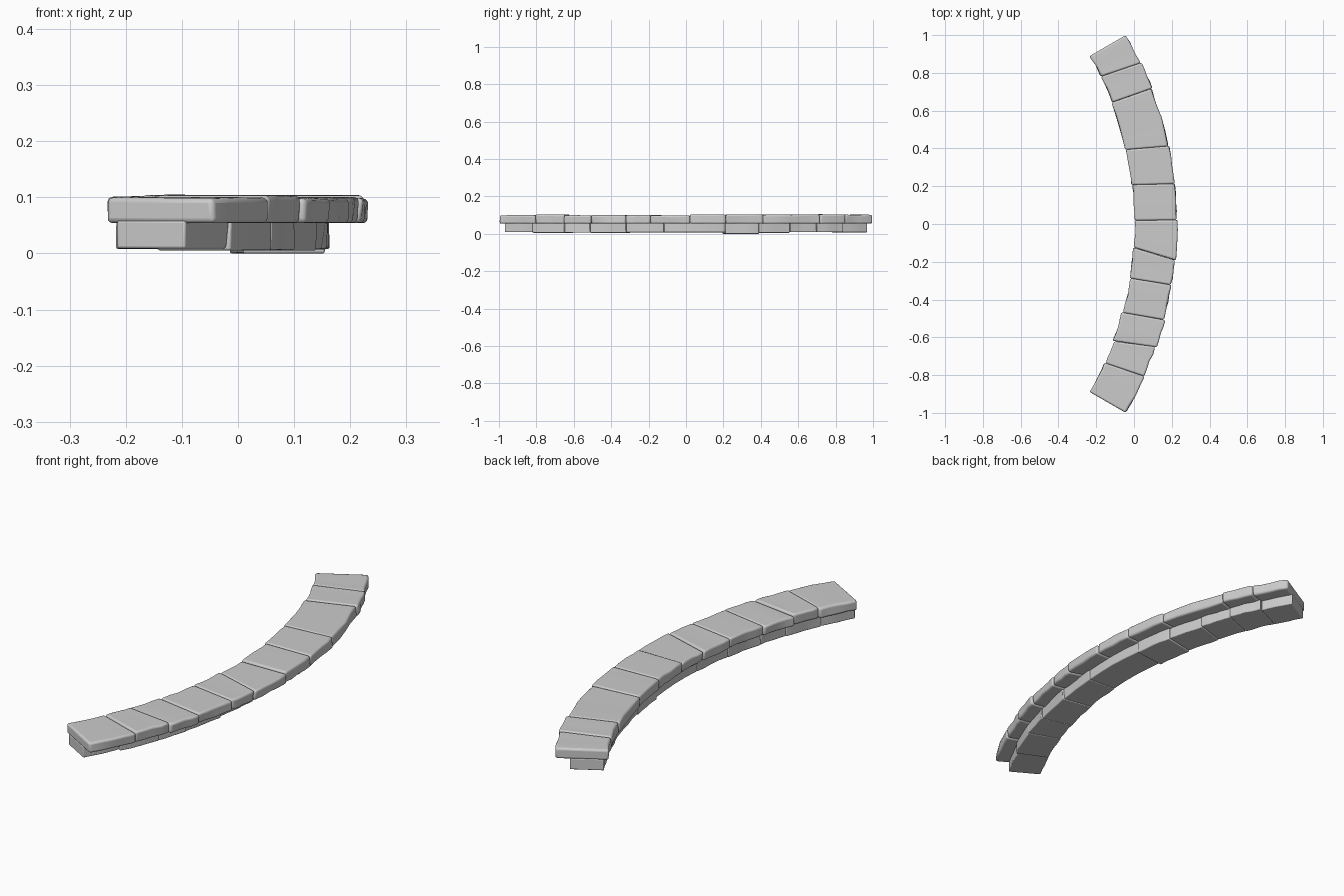
import bpy, bmesh, math, random
from mathutils import Vector

random.seed(4)
cube = bpy.data.objects.get("Cube")
if cube:
    bpy.data.objects.remove(cube, do_unlink=True)

stone = bpy.data.materials.new("grey stone")
stone.use_nodes = True
grey = (0.6, 0.6, 0.6, 1)
stone.diffuse_color = grey
stone.node_tree.nodes["Principled BSDF"].inputs["Base Color"].default_value = grey

CENTRE_X = -1.775  # centre of the curve the stones follow


def polar(radius, degrees, z):
    a = math.radians(degrees)
    return Vector((CENTRE_X + radius * math.cos(a), radius * math.sin(a), z))


def stone_block(name, start, end, radii, heights, wobble, bevel):
    """Curved block; start and end are (inner, outer) seam angles."""
    bm = bmesh.new()
    rings = []
    steps = 4
    for i in range(steps + 1):
        t = i / steps
        inside = start[0] + (end[0] - start[0]) * t
        outside = start[1] + (end[1] - start[1]) * t
        ring = []
        for side, z in ((0, 0), (1, 0), (1, 1), (0, 1)):
            r = radii[side] + random.uniform(-1, 1) * wobble
            h = heights[z] + (random.uniform(-1, 1) * wobble * 0.3 if z else 0)
            ring.append(bm.verts.new(polar(r, (inside, outside)[side], h)))
        rings.append(ring)
    for a, b in zip(rings, rings[1:]):
        for k in range(4):
            bm.faces.new((a[k], a[(k + 1) % 4], b[(k + 1) % 4], b[k]))
    bm.faces.new(rings[0])
    bm.faces.new(rings[-1][::-1])
    bmesh.ops.recalc_face_normals(bm, faces=bm.faces)
    mesh = bpy.data.meshes.new(name)
    bm.to_mesh(mesh)
    bm.free()
    mesh.materials.append(stone)
    obj = bpy.data.objects.new(name, mesh)
    bpy.context.collection.objects.link(obj)

    # Worn, rounded edges
    mod = obj.modifiers.new("worn edges", "BEVEL")
    mod.width = bevel
    mod.segments = 3
    mod.limit_method = "ANGLE"
    mod.angle_limit = math.radians(40)
    bpy.ops.object.select_all(action="DESELECT")
    obj.select_set(True)
    bpy.context.view_layer.objects.active = obj
    bpy.ops.object.shade_smooth_by_angle(angle=math.radians(40))


# Overhanging top slabs: seams as (inner, outer) angles
seams = [(-30, -30), (-24.4, -23.8), (-20.4, -19), (-15.3, -14.7), (-9.3, -9.3),
         (-4, -5.5), (0.6, 0.6), (6.7, 6.1), (12.8, 11.9), (21.2, 21), (26, 25.2), (30, 30)]
for i, (start, end) in enumerate(zip(seams, seams[1:])):
    outer = 2.0 + (0 if i in (0, 10) else random.uniform(-0.004, 0.005))
    inner = 1.78 + (0 if i in (0, 10) else random.uniform(-0.007, 0.004))
    top = 0.1 + random.uniform(-0.002, 0.004)
    stone_block(f"top_slab_{i + 1}", start, end, (inner, outer), (0.054, top), 0.004, 0.009)

# Recessed base stones
base_seams = [-30, -25, -19.5, -15.3, -9.5, -3.5, 6.2, 11.6, 16.7, 21.1, 25.6, 30]
for i, (start, end) in enumerate(zip(base_seams, base_seams[1:])):
    bottom = 0 if i == 6 else random.uniform(0.005, 0.009)
    outer = 1.942 + random.uniform(-0.006, 0.004)
    stone_block(f"base_stone_{i + 1}", (start, start), (end, end), (1.797, outer),
                (bottom, 0.058), 0.003, 0.004)
